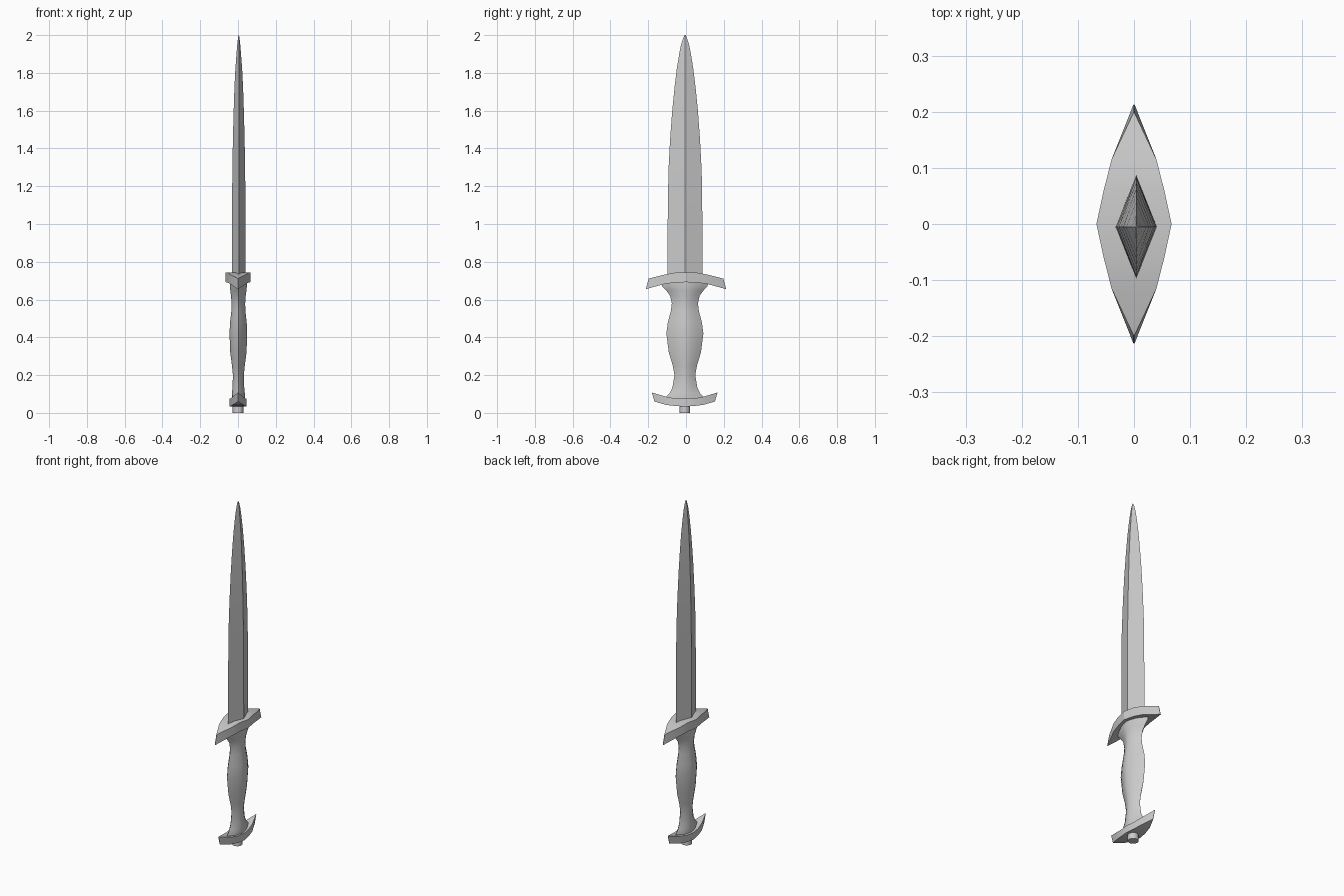
import bpy, bmesh, math

if "Cube" in bpy.data.objects:
    bpy.data.objects.remove(bpy.data.objects["Cube"])

steel = bpy.data.materials.new("grey_metal")
steel.diffuse_color = (0.6, 0.6, 0.6, 1)
steel.use_nodes = True
steel.node_tree.nodes["Principled BSDF"].inputs["Base Color"].default_value = steel.diffuse_color


def loft(name, rings, angle):
    """Skin closed rings of equal length, cap both ends."""
    bm = bmesh.new()
    vs = [[bm.verts.new(p) for p in r] for r in rings]
    n = len(rings[0])
    for a, b in zip(vs, vs[1:]):
        for i in range(n):
            j = (i + 1) % n
            bm.faces.new((a[i], a[j], b[j], b[i]))
    bm.faces.new(vs[0][::-1])
    bm.faces.new(vs[-1])
    bmesh.ops.remove_doubles(bm, verts=bm.verts, dist=0.0002)
    bmesh.ops.recalc_face_normals(bm, faces=bm.faces)
    me = bpy.data.meshes.new(name)
    bm.to_mesh(me)
    bm.free()
    me.materials.append(steel)
    ob = bpy.data.objects.new(name, me)
    bpy.context.collection.objects.link(ob)
    bpy.ops.object.select_all(action='DESELECT')
    ob.select_set(True)
    bpy.context.view_layer.objects.active = ob
    bpy.ops.object.shade_smooth_by_angle(angle=math.radians(angle))
    return ob


def section(cx, cy, z, hx, hy, shape):
    return [(cx + hx * u, cy + hy * v, z) for u, v in shape]


# Blade: diamond section tapering to a rounded tip (z, half width, half depth)
diamond = [(1, 0), (0, 1), (-1, 0), (0, -1)]
blade = [(0.70, .092, .037), (1.0, .092, .036), (1.28, .088, .034), (1.45, .079, .031),
         (1.6, .068, .027), (1.72, .056, .023), (1.82, .044, .018), (1.9, .031, .012),
         (1.95, .021, .008), (1.985, .010, .004), (2.0, .002, .001)]
loft("blade", [section(.004, -.005, z, hx, hy, diamond) for z, hy, hx in blade], 25)

# Grip: waisted, slightly bulged diamond section with ridges front and back
half = [(1, 0), (.88, .25), (.66, .5), (.36, .75)]
bulged = half + [(0, 1)] + [(-x, y) for x, y in half[:0:-1]]
bulged += [(-x, -y) for x, y in bulged]
grip = [(.055, .10, .034), (.085, .10, .034), (.105, .080, .034), (.135, .066, .031),
        (.20, .055, .029), (.25, .064, .034), (.32, .085, .043), (.42, .098, .047),
        (.48, .090, .044), (.54, .074, .037), (.58, .069, .036), (.62, .078, .039),
        (.65, .100, .043), (.67, .120, .045), (.70, .125, .045)]
loft("grip", [section(.002, -.006, z, hx, hy, bulged) for z, hy, hx in grip], 50)


def arched_bar(name, cy, stations):
    """Pointed bar along y; each station is (y top, y bottom, half x, z bottom, z top)."""
    both = [(-a, -b, h, lo, hi) for a, b, h, lo, hi in stations[:0:-1]] + stations
    rings = [[(h, cy + b, lo), (h, cy + a, hi), (-h, cy + a, hi), (-h, cy + b, lo)]
             for a, b, h, lo, hi in both]
    return loft(name, rings, 20)


# Cross guard drooping at its points
arched_bar("guard", 0, [(0, 0, .067, .692, .742), (.06, .06, .054, .690, .742),
                        (.115, .115, .040, .682, .732), (.198, .213, .001, .655, .711)])

# Pommel bar curving upwards at its points
arched_bar("pommel", -.007, [(0, 0, .045, .034, .075), (.05, .05, .038, .036, .076),
                             (.10, .10, .027, .043, .086), (.174, .160, .001, .060, .108)])

# Round end knob
circle = [(math.cos(i * math.pi / 8), math.sin(i * math.pi / 8)) for i in range(16)]
loft("end_knob", [section(0, -.007, z, .028, .028, circle) for z in (0, .05)], 30)
